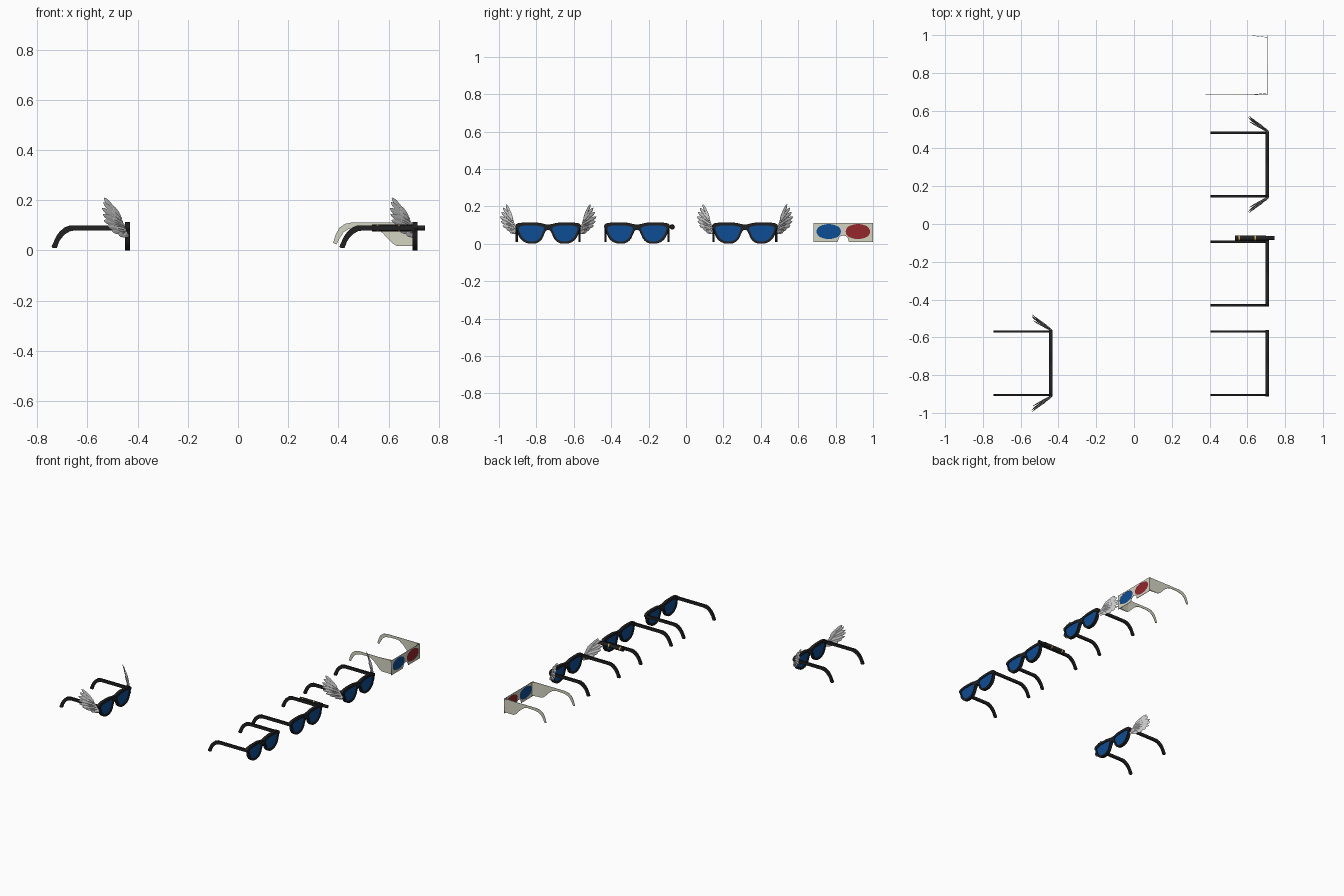
import bpy, bmesh, math
from mathutils import Matrix, Vector

if "Cube" in bpy.data.objects:
    bpy.data.objects.remove(bpy.data.objects["Cube"])


def material(name, rgb):
    m = bpy.data.materials.new(name)
    m.diffuse_color = (*rgb, 1)
    m.use_nodes = True
    m.node_tree.nodes["Principled BSDF"].inputs["Base Color"].default_value = m.diffuse_color
    return m


BLACK = material("black_plastic", (0.015, 0.015, 0.016))
BLUE = material("blue_lens", (0.004, 0.075, 0.30))
RED = material("red_lens", (0.30, 0.02, 0.025))
PAPER = material("card", (0.66, 0.66, 0.54))
GOLD = material("gold", (0.65, 0.42, 0.08))

FACE = Matrix(((0, 0, 1, 0), (1, 0, 0, 0), (0, 1, 0, 0), (0, 0, 0, 1)))   # drawing faces +x
SIDE = Matrix(((1, 0, 0, 0), (0, 0, -1, 0), (0, 1, 0, 0), (0, 0, 0, 1)))  # drawing faces -y


def plate(name, loops, thick, loc, basis, mat, sharp=True, turn=0):
    """Filled outline with holes; the first loop is sharp or smooth, the holes are smooth."""
    cu = bpy.data.curves.new(name, 'CURVE')
    cu.dimensions = '2D'
    cu.fill_mode = 'BOTH'
    cu.extrude = thick / 2
    cu.resolution_u = 5
    for k, pts in enumerate(loops):
        sp = cu.splines.new('BEZIER')
        sp.bezier_points.add(len(pts) - 1)
        sp.use_cyclic_u = True
        kind = 'VECTOR' if k == 0 and sharp else 'AUTO'
        for bp, (u, v) in zip(sp.bezier_points, pts):
            bp.co = (u, v, 0)
            bp.handle_left_type = bp.handle_right_type = kind
    ob = bpy.data.objects.new(name, cu)
    bpy.context.collection.objects.link(ob)
    ob.matrix_world = Matrix.Translation(loc) @ Matrix.Rotation(turn, 4, 'Z') @ basis
    bpy.ops.object.select_all(action='DESELECT')
    ob.select_set(True)
    bpy.context.view_layer.objects.active = ob
    bpy.ops.object.convert(target='MESH')
    ob = bpy.context.object
    ob.data.materials.clear()
    ob.data.materials.append(mat)
    return ob


def mirrored(half):
    """Closes a half outline drawn from top centre to bottom centre."""
    return half + [(-u, v) for u, v in reversed(half) if u > 0]


def flip(pts):
    return [(-u, v) for u, v in pts]


RIM = mirrored([(0, .103), (.05, .112), (.1, .114), (.145, .112), (.17, .105), (.176, .092),
                (.167, .076), (.16, .048), (.142, .02), (.115, .004), (.088, 0), (.058, .005),
                (.034, .024), (.02, .053), (.01, .07), (0, .074)])
LENS = [(.023, .084), (.04, .093), (.09, .097), (.138, .095), (.156, .086), (.151, .06),
        (.134, .031), (.112, .016), (.087, .012), (.061, .017), (.042, .034), (.03, .06)]
TEMPLE = [(0, .1), (-.229, .1), (-.25, .092), (-.269, .076), (-.281, .06), (-.29, .042),
          (-.302, .015), (-.297, .01), (-.281, .01), (-.272, .035), (-.262, .05),
          (-.249, .064), (-.23, .076), (-.209, .08), (0, .08)]


def sunglasses(tag, x, y):
    plate(tag + "_front_frame", [RIM, LENS, flip(LENS)], .02, (x, y, 0), FACE, BLACK, False)
    for side, end in ((-1, "left"), (1, "right")):
        shape = LENS if side > 0 else flip(LENS)
        plate(f"{tag}_{end}_lens", [shape], .008, (x, y, 0), FACE, BLUE, False)
        plate(f"{tag}_{end}_temple", [TEMPLE], .012, (x, y + side * .168, 0), SIDE, BLACK)


def feather(bm, base, tip, width, n):
    """Flat blade with a central ridge, built from diamond rings."""
    a = tip - base
    w = a.cross(n).normalized()
    rings = []
    for t, k in ((0, .45), (.3, .9), (.7, 1), (.9, .7), (1, .08)):
        c = base + a * t
        rings.append([bm.verts.new(c + o * k) for o in
                      (w * width, n * .003, w * -width, n * -.003)])
    for r, s in zip(rings, rings[1:]):
        for i in range(4):
            j = (i + 1) % 4
            bm.faces.new((r[i], r[j], s[j], s[i]))
    bm.faces.new(rings[0])
    bm.faces.new(rings[-1])


# feather tips, measured from the hinge (z is absolute)
TIPS = [(-.093, .056, .21), (-.098, .069, .192), (-.101, .08, .168), (-.1, .085, .144),
        (-.094, .083, .12), (-.08, .071, .097), (-.062, .053, .08), (-.038, .034, .067)]


def wings(tag, x, y):
    for side, end in ((-1, "left"), (1, "right")):
        bm = bmesh.new()
        n = Vector((.66, .75, 0))
        root, wrist = Vector((0, 0, .058)), Vector((-.032, .02, .135))
        for i, tip in enumerate(TIPS):
            tip = Vector(tip)
            base = wrist.lerp(root, i / (len(TIPS) - 1))
            lift = n * (.003 * (i % 2))
            feather(bm, base + lift, tip + lift, .0105, n)
            # shorter covering feathers on top
            lift = n * (.006 + .002 * (i % 2))
            feather(bm, base + lift, base.lerp(tip, .55) + lift, .0095, n)
        # leading edge
        feather(bm, root + n * .003, Vector((-.07, .042, .183)), .012, n)
        for v in bm.verts:
            v.co = (x + v.co.x, y + side * (.17 + v.co.y), v.co.z)
        bmesh.ops.recalc_face_normals(bm, faces=bm.faces)
        me = bpy.data.meshes.new(f"{tag}_{end}_wing")
        bm.to_mesh(me)
        bm.free()
        bpy.context.collection.objects.link(bpy.data.objects.new(me.name, me))


def rod(name, x0, x1, r, y, z, mat):
    bpy.ops.mesh.primitive_cylinder_add(vertices=20, radius=r, depth=x1 - x0,
                                        location=((x0 + x1) / 2, y, z),
                                        rotation=(0, math.pi / 2, 0))
    ob = bpy.context.object
    ob.name = name
    ob.data.materials.append(mat)
    bpy.ops.object.shade_smooth_by_angle()


FX = .706
# the four sunglasses
sunglasses("plain", FX, -.737)
sunglasses("gadget", FX, -.262)
sunglasses("winged_a", FX, .315)
sunglasses("winged_b", -.441, -.737)
wings("winged_a", FX, .315)
wings("winged_b", -.441, -.737)

# tube gadget clipped to one temple
rod("gadget_body", .535, .70, .0135, -.074, .09, BLACK)
rod("gadget_nose", .70, .745, .0105, -.074, .09, BLACK)
for i, bx in enumerate((.556, .642)):
    rod(f"gadget_band_{i}", bx - .004, bx + .004, .0143, -.074, .09, GOLD)

# folded card glasses with two lens colours
CY = .841
card = mirrored([(0, .112), (.158, .112), (.158, .01), (.03, .01), (.025, .028), (.015, .04), (0, .044)])
window = [(.078 + u * .062, .065 + v * .032) for u, v in
          ((-1, -.4), (-.65, -1), (.65, -1), (1, -.4), (1, .4), (.65, 1), (-.65, 1), (-1, .4))]
arm = [(0, .112), (-.25, .112), (-.28, .106), (-.302, .09), (-.316, .065), (-.327, .03), (-.314, .024),
       (-.3, .05), (-.285, .073), (-.265, .086), (-.235, .093), (-.175, .094), (-.155, .088),
       (-.13, .07), (-.09, .028), (-.073, .018), (0, .018)]
flap = [(0, .112), (-.08, .112), (-.08, .025), (-.07, .018), (0, .018)]
plate("card_front", [card, window, flip(window)], .003, (FX, CY, 0), FACE, PAPER)
plate("card_left_lens", [flip(window)], .0015, (FX, CY, 0), FACE, BLUE, False)
plate("card_right_lens", [window], .0015, (FX, CY, 0), FACE, RED, False)
for side, end in ((-1, "left"), (1, "right")):
    plate(f"card_{end}_arm", [arm], .002, (FX, CY + side * .157, 0), SIDE, PAPER)
    plate(f"card_{end}_flap", [flap], .002, (FX, CY + side * .147, 0), SIDE, PAPER, True, -side * .12)
